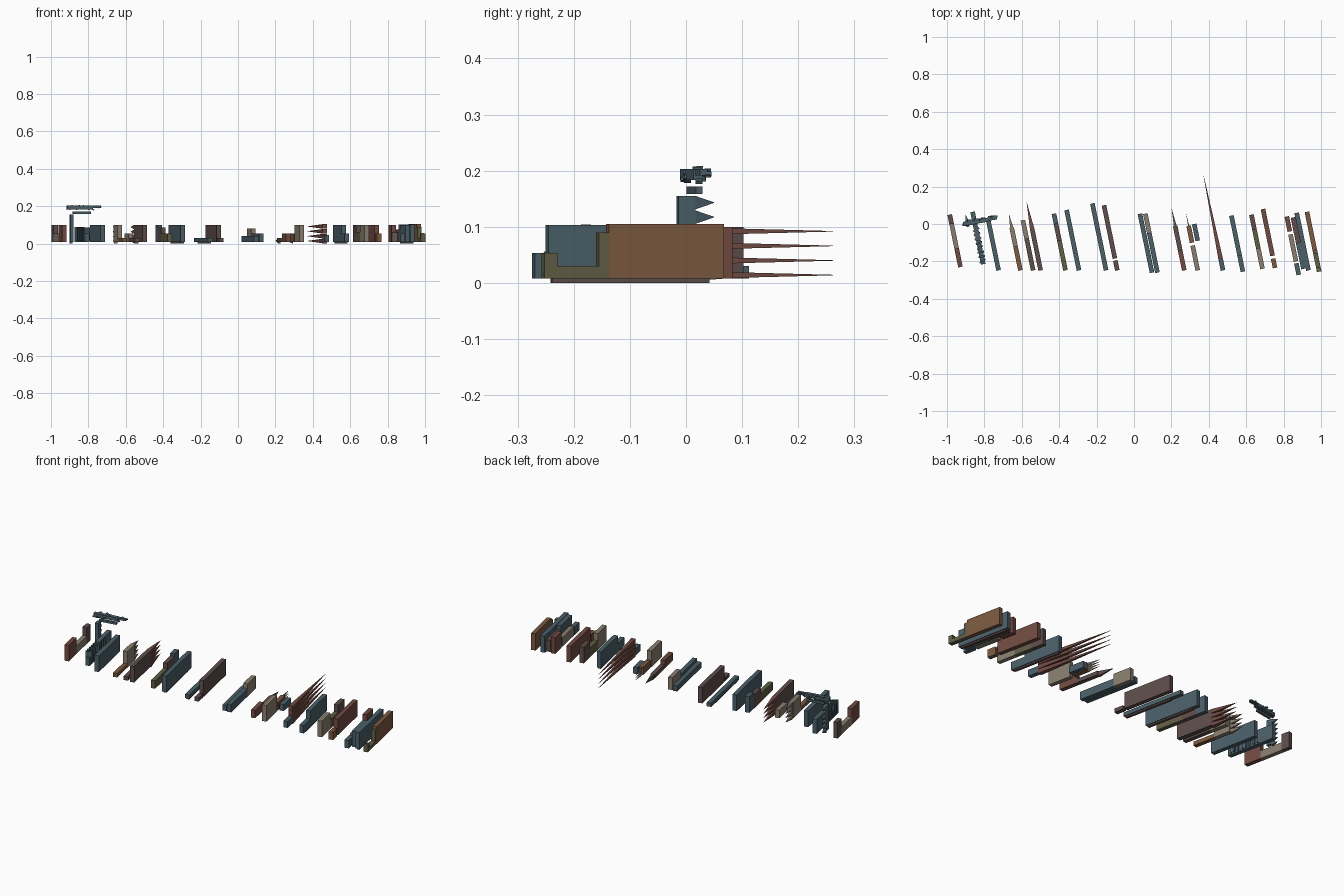
import bpy, bmesh, math, random
from mathutils import Matrix, Vector

if "Cube" in bpy.data.objects:
    bpy.data.objects.remove(bpy.data.objects["Cube"])

random.seed(4)
PALETTE = {'teal': (0.07, 0.115, 0.14), 'red': (0.165, 0.07, 0.055), 'brown': (0.11, 0.075, 0.07),
           'orange': (0.2, 0.1, 0.05), 'beige': (0.25, 0.21, 0.16), 'olive': (0.12, 0.11, 0.06)}
MATS = {}
for key, rgb in PALETTE.items():
    MATS[key] = bpy.data.materials.new(key)
    MATS[key].diffuse_color = (*rgb, 1)

SLOPE = 0.205              # every plank leans this much in x per unit of y
THICK = 0.025
FRONT = -0.248             # usual front end of a plank
TALL, MID, LOW = 0.1, 0.053, 0.03


def finish(bm, name, col):
    bmesh.ops.recalc_face_normals(bm, faces=bm.faces[:])
    me = bpy.data.meshes.new(name)
    bm.to_mesh(me)
    bm.free()
    ob = bpy.data.objects.new(name, me)
    bpy.context.collection.objects.link(ob)
    me.materials.append(MATS[col])


def slab(name, x0, yb, yf, z0, z1, col, t=THICK, taper=1.0):
    """Upright board on the slanted line x0; a small taper makes a spike."""
    bm = bmesh.new()
    bmesh.ops.create_cube(bm, size=1)
    ym, zm = (yb + yf) / 2, (z0 + z1) / 2
    for v in bm.verts:
        k = taper if v.co.y > 0 else 1.0
        s = v.co.x * t * k
        y = ym + v.co.y * (yb - yf) + s * SLOPE
        v.co = (x0 - SLOPE * y + s, y, zm + v.co.z * (z1 - z0) * k)
    finish(bm, name, col)


def plank(name, x0, back, *pieces):
    """Row of pieces from back to front, each (colour, height, front end)."""
    for col, top, end in pieces:
        slab(name, x0, back, end, 0.008, top, col)
        back = end


def spikes(name, x0, yb, yf, count, col, top=TALL, t=THICK):
    h = top / count
    for i in range(count):
        slab(name, x0, yb, yf, i * h + 0.002, (i + 1) * h, col, t, 0.04)


def block(name, loc, size, angle, axis, col):
    q = Matrix.Rotation(angle, 3, axis).to_quaternion()
    bm = bmesh.new()
    bmesh.ops.create_cube(bm, size=1, matrix=Matrix.LocRotScale(Vector(loc), q, Vector(size)))
    finish(bm, name, col)


# far left plank and the two dark planks under the arm
plank('left_plank', -.975, .05, ('brown', TALL, 0), ('beige', MID, -.13), ('red', TALL, -.23))
plank('jagged_plank', -.85, .065, ('teal', .09, -.09), ('teal', MID, -.215))
plank('dark_plank', -.775, .025, ('teal', TALL, FRONT))

# spiked group
plank('pale_plank', -.658, -.02, ('beige', TALL, -.12), ('orange', LOW, FRONT))
plank('stub_plank', -.59, .02, ('beige', MID, -.08), ('brown', LOW, FRONT))
plank('spiked_plank', -.55, -.03, ('brown', TALL, FRONT))
spikes('short_spike', -.55, .115, -.03, 4, 'red')
spikes('pale_spike', -.658, .05, -.02, 4, 'beige', TALL, .018)

# olive and teal pair
plank('olive_plank', -.417, .055, ('teal', TALL, 0), ('brown', .085, -.09), ('olive', MID, FRONT))
plank('teal_plank', -.345, .075, ('teal', TALL, FRONT))

# long low and tall pair
plank('low_plank', -.2, .11, ('teal', LOW, FRONT))
plank('grey_plank', -.14, .1, ('brown', TALL, -.185))
plank('grey_plank_foot', -.14, -.195, ('brown', LOW, FRONT))

# low stepped pair
plank('low_plank', .043, .055, ('teal', .04, -.26))
plank('stepped_plank', .072, .055, ('beige', .08, -.05), ('teal', MID, -.26))

# broken group
plank('broken_plank', .218, -.01, ('brown', LOW, -.14), ('red', MID, FRONT))
plank('broken_chip', .29, -.01, ('orange', MID, -.1))
plank('broken_pale_plank', .29, -.115, ('beige', TALL, FRONT))
plank('broken_chip', .322, 0, ('teal', .045, -.09))
spikes('thin_spike', .218, .08, -.01, 1, 'brown', LOW, .015)
spikes('needle', .29, .065, -.01, 4, 'beige', MID, .006)

# long spikes with their foot
spikes('long_spike', .425, .262, -.185, 4, 'red', .104)
plank('spike_foot', .425, -.185, ('teal', .045, FRONT))

# tall single plank and red pair
plank('tall_plank', .53, .045, ('teal', TALL, -.17), ('teal', MID, -.255))
plank('mixed_plank', .638, .05, ('brown', TALL, -.03), ('olive', .06, -.13), ('beige', TALL, -.24))
plank('red_plank', .706, .08, ('red', TALL, -.17))
plank('red_plank_foot', .706, -.185, ('orange', MID, -.235))

# far right cluster
plank('cluster_plank', .825, .04, ('red', TALL, -.04))
plank('cluster_plank', .825, -.055, ('beige', .06, -.2))
plank('cluster_foot', .825, -.21, ('teal', MID, -.272))
plank('cluster_plank', .857, .035, ('brown', .075, -.1), ('teal', TALL, -.24))
plank('cluster_plank', .882, .06, ('teal', .103, FRONT))
plank('right_plank', .938, .065, ('orange', .105, -.14), ('olive', .09, -.158),
      ('olive', LOW, -.232), ('olive', MID, -.255))

# thin runners reaching the ground
for x0 in (-.345, -.2, .53, .882):
    slab('runner', x0, .04, -.24, 0, .008, 'brown', .015)

# toothed post
slab('post', -.89, .015, -.015, .01, .155, 'teal', .018)
spikes('post_tooth', -.89, .05, .015, 6, 'teal', .155, .018)

# raised arm across the top of the post
block('arm_bracket', (-.835, .015, .165), (.1, .012, .013), .17, 'Z', 'teal')
block('arm_beam', (-.845, .012, .193), (.14, .022, .02), .17, 'Z', 'teal')
block('arm_tip', (-.76, .027, .197), (.055, .014, .012), .17, 'Z', 'teal')

# splinters along the arm, the jagged plank and the right corner
for i in range(14):
    x = -.06 + i * .0125
    loc = (x - .845, .012 + x * .17 + random.uniform(-.012, .014), .193 + random.uniform(-.01, .012))
    block('arm_splinter', loc, (.024, .012, .006), random.uniform(-.6, .6), 'Y', 'teal')
for i in range(8):
    y = -.03 - i * .024
    block('plank_splinter', (-.85 - SLOPE * y, y, .05), (.036, .01, .07), random.uniform(.2, .8), 'Z', 'teal')
for i in range(4):
    block('corner_splinter', (.985, -.245, .015 + i * .012), (.02, .018, .006),
          random.uniform(-.8, .8), 'X', 'olive')

for m in bpy.data.materials:
    if m.users and not m.is_grease_pencil:
        m.use_nodes = True
        m.node_tree.nodes["Principled BSDF"].inputs["Base Color"].default_value = m.diffuse_color
